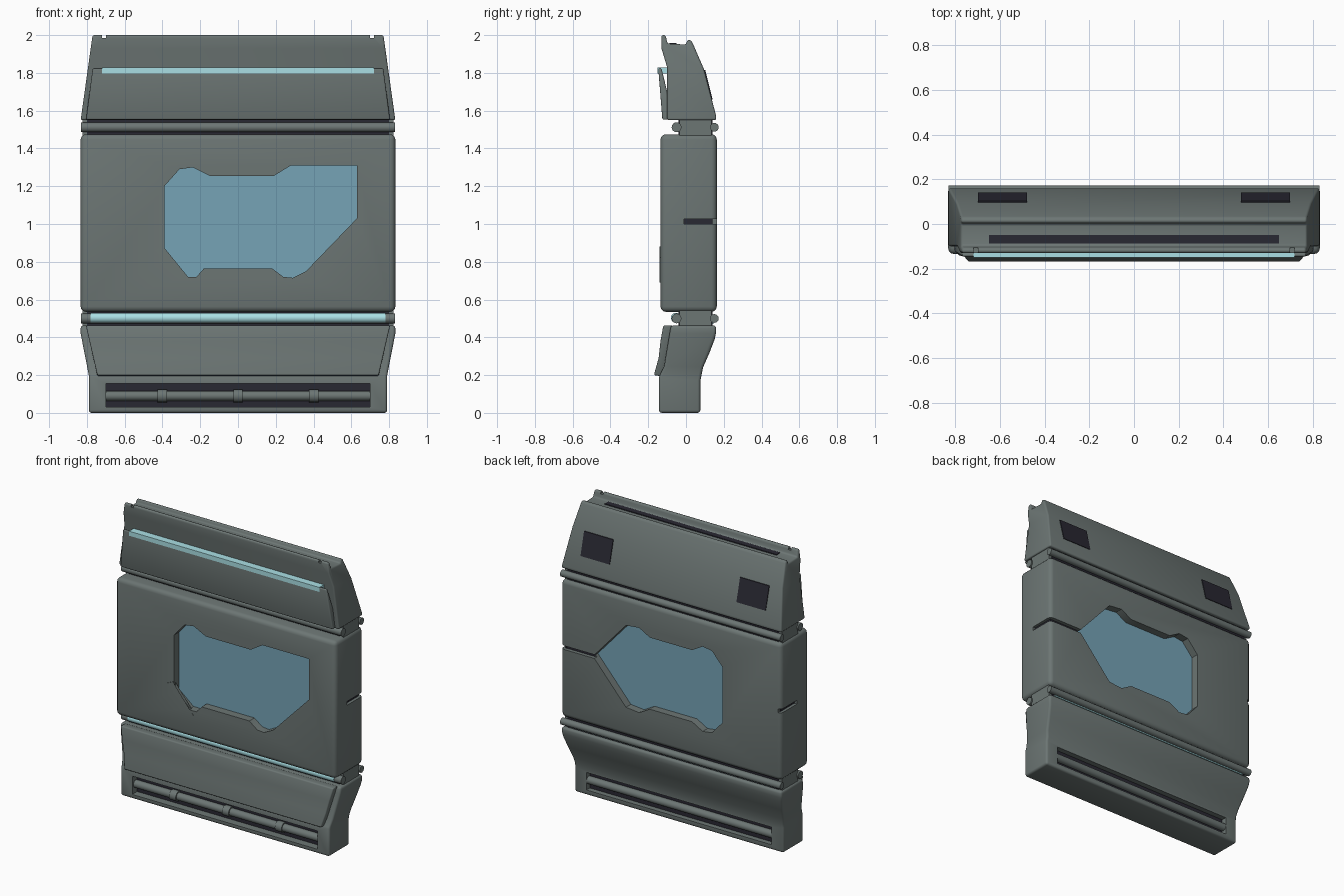
import bpy, bmesh, math
from mathutils import Matrix

if "Cube" in bpy.data.objects:
    bpy.data.objects.remove(bpy.data.objects["Cube"])


def material(name, rgb):
    m = bpy.data.materials.new(name)
    m.diffuse_color = (*rgb, 1)
    m.use_nodes = True
    m.node_tree.nodes["Principled BSDF"].inputs["Base Color"].default_value = m.diffuse_color
    return m


GREY = material("grey_green_metal", (0.15, 0.18, 0.174))
DARK = material("dark_recess", (0.022, 0.021, 0.032))
GLASS = material("blue_glass", (0.18, 0.37, 0.47))
LIGHT = material("pale_cyan_light", (0.40, 0.74, 0.78))


def make(name, bm, mat, bevel=0.0, cutters=()):
    """Turn a bmesh into a finished object: bevel, cut, smooth."""
    bmesh.ops.recalc_face_normals(bm, faces=bm.faces[:])
    me = bpy.data.meshes.new(name)
    bm.to_mesh(me)
    bm.free()
    ob = bpy.data.objects.new(name, me)
    bpy.context.collection.objects.link(ob)
    me.materials.append(mat)
    bpy.ops.object.select_all(action='DESELECT')
    bpy.context.view_layer.objects.active = ob
    ob.select_set(True)
    if bevel:
        b = ob.modifiers.new("round", 'BEVEL')
        b.width, b.segments = bevel, 3
        b.limit_method, b.angle_limit = 'ANGLE', math.radians(35)
        bpy.ops.object.modifier_apply(modifier=b.name)
    for c in cutters:
        m = ob.modifiers.new("cut", 'BOOLEAN')
        m.operation, m.solver, m.object = 'DIFFERENCE', 'EXACT', c
        bpy.ops.object.modifier_apply(modifier=m.name)
    for c in cutters:
        bpy.data.objects.remove(c)
    bpy.ops.object.shade_smooth_by_angle(angle=math.radians(35))
    return ob


def prism(name, pts, lo, hi, mat, axis='x', width=None, bevel=0.0, cutters=(), splits=()):
    """Extrude a (y,z) profile along x, or an (x,z) outline along y.
    width(z) tapers the half width of an x prism."""
    bm = bmesh.new()
    at = (lambda p, t: (t, p[0], p[1])) if axis == 'x' else (lambda p, t: (p[0], t, p[1]))
    a = [bm.verts.new(at(p, lo)) for p in pts]
    b = [bm.verts.new(at(p, hi)) for p in pts]
    bm.faces.new(a)
    bm.faces.new(b)
    for i in range(len(pts)):
        j = (i + 1) % len(pts)
        bm.faces.new((a[i], a[j], b[j], b[i]))
    for z in splits:
        bmesh.ops.bisect_plane(bm, geom=bm.verts[:] + bm.edges[:] + bm.faces[:],
                               plane_co=(0, 0, z), plane_no=(0, 0, 1))
    if width:
        for v in bm.verts:
            v.co.x = math.copysign(width(v.co.z), v.co.x)
    return make(name, bm, mat, bevel, cutters)


def box(name, x0, x1, y0, y1, z0, z1, mat=DARK, bevel=0.0, cutters=()):
    return prism(name, [(y0, z0), (y1, z0), (y1, z1), (y0, z1)], x0, x1, mat,
                 bevel=bevel, cutters=cutters)


def rod(name, x0, x1, y, z, r, mat):
    bm = bmesh.new()
    bmesh.ops.create_cone(bm, cap_ends=True, segments=16, radius1=r, radius2=r, depth=x1 - x0,
                          matrix=Matrix.Translation(((x0 + x1) / 2, y, z))
                          @ Matrix.Rotation(math.pi / 2, 4, 'Y'))
    return make(name, bm, mat)


def body_width(z):
    if z < 0.2:
        return 0.79
    if z < 0.42:
        return 0.79 + (z - 0.2) / 0.22 * 0.043
    return 0.833 - max(0, z - 1.55) / 0.45 * 0.063


# window outlines: front opening, and back opening mirrored about z = 1.01
front_win = [(-0.39, 1.20), (-0.31, 1.29), (-0.24, 1.30), (-0.15, 1.255), (0.19, 1.255),
             (0.28, 1.31), (0.63, 1.31), (0.63, 1.03), (0.36, 0.75), (0.29, 0.715),
             (0.24, 0.72), (0.18, 0.765), (-0.18, 0.765), (-0.22, 0.72), (-0.28, 0.72), (-0.39, 0.81)]
upper = [(0.34, 1.29), (0.24, 1.30), (0.16, 1.255), (-0.16, 1.255),
         (-0.24, 1.30), (-0.31, 1.29), (-0.39, 1.20)]
back_win = [(0.59, 1.012)] + upper + [(x, 2.02 - z) for x, z in reversed(upper)]

# middle panel with window openings and side seams
cuts = [prism("cut_front", front_win, -0.3, -0.075, GREY, 'y'),
        prism("cut_back", back_win, 0.105, 0.3, GREY, 'y'),
        box("cut_seam", 0.55, 0.9, 0.135, 0.3, 1.0, 1.026),
        box("cut_notch_r", 0.81, 0.9, -0.01, 0.3, 1.0, 1.026),
        box("cut_notch_l", -0.9, -0.81, -0.01, 0.3, 1.0, 1.026)]
box("middle_panel", -0.833, 0.833, -0.135, 0.163, 0.535, 1.475, GREY, 0.028, cuts)
prism("front_glass", front_win, -0.08, -0.07, GLASS, 'y')
prism("back_glass", back_win, 0.10, 0.11, GLASS, 'y')
box("seam_back_liner", 0.59, 0.81, 0.13, 0.138, 1.0, 1.026)
for s, side in ((1, "right"), (-1, "left")):
    a, b = sorted((s * 0.805, s * 0.813))
    box("seam_liner_" + side, a, b, -0.01, 0.14, 1.0, 1.026)

# raised flap at the lower left window corner
prism("window_flap", [(-0.44, 0.86), (-0.395, 0.88), (-0.395, 0.81), (-0.28, 0.72), (-0.24, 0.69)],
      -0.139, -0.12, GREY, 'y')

# upper section
cuts = [box("cut_tab", s * 0.71 - 0.01, s * 0.71 + 0.01, -0.3, -0.05, 1.985, 2.1) for s in (1, -1)]
prism("upper_section", [(-0.10, 1.55), (-0.10, 1.83), (-0.13, 1.93), (-0.13, 2.0), (-0.108, 2.0),
                        (-0.098, 1.955), (0.0, 1.95), (0.008, 1.977), (0.03, 1.97),
                        (0.095, 1.82), (0.16, 1.57), (0.16, 1.55)],
      -1, 1, GREY, width=body_width, bevel=0.01, cutters=cuts)
prism("upper_front_plate", [(-0.08, 1.552), (-0.125, 1.552), (-0.147, 1.825), (-0.13, 1.825), (-0.08, 1.62)],
      -1, 1, GREY, width=lambda z: 0.805 - (z - 1.55) * 0.13, bevel=0.008)
box("upper_light_strip", -0.72, 0.72, -0.15, -0.10, 1.797, 1.828, LIGHT)
box("top_slot", -0.65, 0.65, -0.088, -0.05, 1.95, 1.958)
for s, side in ((1, "right"), (-1, "left")):
    prism("back_pad_" + side, [(0.141, 1.66), (0.102, 1.815), (0.09, 1.815), (0.13, 1.66)],
          s * 0.59 - 0.11, s * 0.59 + 0.11, DARK)

# lower section with a vent slot on front and back
cuts = [box("cut_vent_front", -0.70, 0.70, -0.3, -0.085, 0.03, 0.155),
        box("cut_vent_back", -0.70, 0.70, 0.035, 0.3, 0.035, 0.155)]
prism("lower_section", [(-0.143, 0), (0.076, 0), (0.076, 0.17), (0.09, 0.24), (0.125, 0.32), (0.152, 0.39),
                        (0.16, 0.43), (0.16, 0.463), (-0.08, 0.463), (-0.115, 0.25), (-0.143, 0.19)],
      -1, 1, GREY, width=body_width, bevel=0.015, cutters=cuts, splits=(0.2, 0.42))
prism("lower_front_plate", [(-0.07, 0.463), (-0.12, 0.463), (-0.135, 0.38), (-0.145, 0.29),
                            (-0.17, 0.20), (-0.12, 0.192)],
      -1, 1, GREY, width=lambda z: 0.745 + (z - 0.2) * 0.23, bevel=0.008)
box("vent_front_liner", -0.70, 0.70, -0.09, -0.08, 0.03, 0.155)
box("vent_back_liner", -0.70, 0.70, 0.03, 0.04, 0.035, 0.155)
rod("vent_front_bar", -0.70, 0.70, -0.105, 0.09, 0.026, GREY)
rod("vent_back_bar", -0.70, 0.70, 0.05, 0.095, 0.026, GREY)
for x in (-0.4, 0, 0.4):
    rod("vent_clip", x - 0.025, x + 0.025, -0.105, 0.09, 0.034, GREY)

# joint cores, dark liners and rods between the sections
for z, place in ((0.5, "lower"), (1.512, "upper")):
    box(place + "_joint_core", -0.822, 0.822, -0.035, 0.135, z - 0.06, z + 0.06, GREY)
    box(place + "_joint_front_liner", -0.80, 0.80, -0.041, -0.03, z - 0.05, z + 0.05)
    box(place + "_joint_back_liner", -0.80, 0.80, 0.13, 0.14, z - 0.05, z + 0.05)
    rod(place + "_back_rod", -0.832, 0.832, 0.15, z, 0.023, GREY)
    rod(place + "_front_rod", -0.832, 0.832, -0.05, z, 0.026, GREY)
rod("lower_front_light", -0.78, 0.78, -0.053, 0.503, 0.027, LIGHT)
box("lower_back_light", -0.78, 0.78, 0.138, 0.145, 0.47, 0.482, LIGHT)
